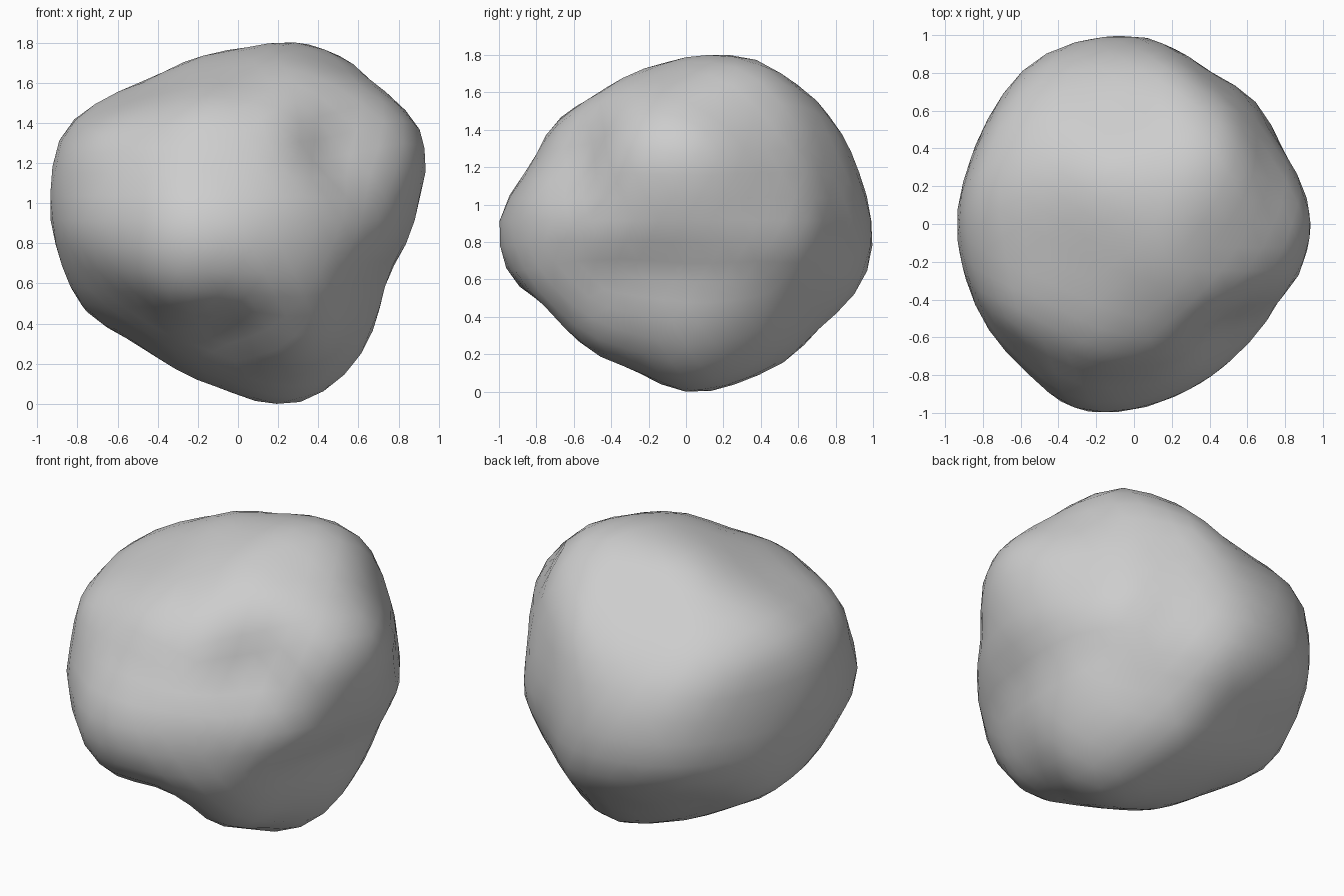
import bpy, bmesh, math
from mathutils import Vector

cube = bpy.data.objects.get("Cube")
if cube:
    bpy.data.objects.remove(cube, do_unlink=True)

MID = 0.9  # height of the boulder's centre

# Outlines of the boulder: x-z, y-z and x-y
OUT_XZ = [(.28, 1.79), (.52, 1.74), (.63, 1.69), (.77, 1.53), (.90, 1.35), (.925, 1.21),
          (.885, .99), (.875, .89), (.845, .78), (.735, .605), (.66, .36), (.54, .165),
          (.43, .07), (.31, .01), (.18, .0), (.04, .035), (-.075, .085), (-.30, .16),
          (-.43, .235), (-.58, .37), (-.70, .45), (-.795, .55), (-.925, .83),
          (-.925, 1.18), (-.89, 1.33), (-.795, 1.43), (-.53, 1.56), (-.39, 1.61),
          (-.16, 1.705), (.025, 1.74)]
OUT_YZ = [(.285, 1.79), (.41, 1.77), (.54, 1.69), (.72, 1.53), (.79, 1.43), (.945, 1.11),
          (1.0, .70), (.95, .555), (.835, .44), (.675, .325), (.595, .23), (.51, .16),
          (.395, .095), (.08, .0), (-.08, .01), (-.235, .07), (-.395, .145),
          (-.525, .23), (-.69, .395), (-.905, .565), (-.975, .70), (-1.0, .825),
          (-.97, .97), (-.905, 1.085), (-.81, 1.21), (-.715, 1.42), (-.645, 1.5),
          (-.395, 1.65), (-.24, 1.71), (-.06, 1.755)]
OUT_XY = [(-.125, 1.0), (.12, .975), (.27, .905), (.405, .795), (.66, .625), (.745, .49),
          (.82, .37), (.90, .155), (.925, 0), (.895, -.16), (.83, -.345), (.76, -.47),
          (.465, -.765), (.37, -.83), (.23, -.895), (-.04, -.975), (-.19, -.99),
          (-.33, -.96), (-.565, -.77), (-.735, -.605), (-.90, -.255), (-.93, -.12),
          (-.92, .14), (-.875, .295), (-.785, .525), (-.665, .73), (-.59, .82),
          (-.485, .90), (-.34, .96)]

# Hollows and lumps between the outlines: direction, then distance from the centre
LUMPS = [((.60, -.62, .45), .785), ((.85, -.10, -.26), .785), ((.06, -.6, -.8), .81),
         ((-.16, -.72, -.67), .78), ((-.36, -.80, -.46), .92), ((.25, .75, .61), .985),
         ((.76, .28, -.58), .87), ((.76, -.28, .59), .97), ((-.07, .67, .74), .87),
         ((-.36, .78, .52), .93), ((-.77, .37, -.50), .925), ((-.60, -.04, -.79), .79),
         ((.30, -.52, -.68), .92), ((.44, -.79, -.42), .92), ((.57, -.09, .81), .93),
         ((.08, -.58, .80), .83), ((-.30, -.76, .57), .89), ((.76, .28, .59), .96),
         ((.45, .79, -.42), .89), ((.08, .68, -.73), .93), ((-.74, -.22, -.63), .81),
         ((-.25, -.20, .80), .79), ((.68, .56, .20), .91), ((-.5, -.5, -.6), .80),
         ((.20, .27, .89), .945), ((.30, -.35, -.82), .89), ((-.62, -.13, .60), .86),
         ((-.50, .10, .75), .84), ((.66, .64, -.02), .92), ((.80, .48, -.38), .85)]


def make_outline(points, lift):
    """Return a smooth function giving 1 / radius^2 of an outline by direction."""
    polar = sorted((math.atan2(b - lift, a), math.hypot(a, b - lift)) for a, b in points)
    turn = 2 * math.pi
    ring = ([(t - turn, r) for t, r in polar] + polar + [(t + turn, r) for t, r in polar])

    def radius(angle):
        for (t0, r0), (t1, r1) in zip(ring, ring[1:]):
            if t0 <= angle <= t1:
                return r0 + (r1 - r0) * (angle - t0) / max(t1 - t0, 1e-6)

    def inverse_square(a, b):
        angle = math.atan2(b, a)
        mean = sum(w * radius(angle + math.radians(s))
                   for s, w in ((-5, .25), (0, .5), (5, .25)))
        return 1 / mean ** 2
    return inverse_square


f_xz, f_yz, f_xy = (make_outline(OUT_XZ, MID), make_outline(OUT_YZ, MID),
                    make_outline(OUT_XY, 0))


def base_radius(d):
    """Blend the three outlines into one closed surface."""
    x, y, z = d
    sx, sy, sz = (math.copysign(1, c) for c in d)
    q = (x * x + z * z) * f_xz(x, z) + (y * y + z * z) * f_yz(y, z) + (x * x + y * y) * f_xy(x, y)
    q -= x * x * (f_xz(sx, 0) + f_xy(sx, 0)) / 2
    q -= y * y * (f_yz(sy, 0) + f_xy(0, sy)) / 2
    q -= z * z * (f_xz(0, sz) + f_yz(0, sz)) / 2
    return max(0.7, min(1.08, max(q, 0.5) ** -0.5))


def falloff(a, b):
    return math.exp(-(a - b).length_squared / (2 * 0.22 ** 2))


# Strength of every lump so that the surface passes close to its distance
dirs = [Vector(d).normalized() for d, _ in LUMPS]
gaps = [r - base_radius(d) for d, (_, r) in zip(dirs, LUMPS)]
strength = [0.0] * len(dirs)
for _ in range(15):
    for i, d in enumerate(dirs):
        now = sum(s * falloff(d, e) for s, e in zip(strength, dirs))
        strength[i] += 0.5 * (gaps[i] - now)
strength = [max(-.16, min(.16, s)) for s in strength]

# Boulder: a sphere pushed in and out along its directions
bm = bmesh.new()
bmesh.ops.create_icosphere(bm, subdivisions=4, radius=1)
for v in bm.verts:
    d = v.co.normalized()
    v.co = d * (base_radius(d) + sum(s * falloff(d, e) for s, e in zip(strength, dirs)))
bmesh.ops.smooth_vert(bm, verts=bm.verts, factor=0.2,
                      use_axis_x=True, use_axis_y=True, use_axis_z=True)

# Centre it and stand it on the ground
lows = [min(v.co[i] for v in bm.verts) for i in range(3)]
highs = [max(v.co[i] for v in bm.verts) for i in range(3)]
shift = Vector((-(lows[0] + highs[0]) / 2, -(lows[1] + highs[1]) / 2, -lows[2]))
bmesh.ops.translate(bm, verts=bm.verts, vec=shift)
for f in bm.faces:
    f.smooth = True

mesh = bpy.data.meshes.new("boulder")
bm.to_mesh(mesh)
bm.free()
boulder = bpy.data.objects.new("boulder", mesh)
bpy.context.collection.objects.link(boulder)

# Plain grey stone
stone = bpy.data.materials.new("grey_stone")
stone.use_nodes = True
stone.diffuse_color = (0.61, 0.61, 0.61, 1)
stone.node_tree.nodes["Principled BSDF"].inputs["Base Color"].default_value = (0.61, 0.61, 0.61, 1)
mesh.materials.append(stone)
